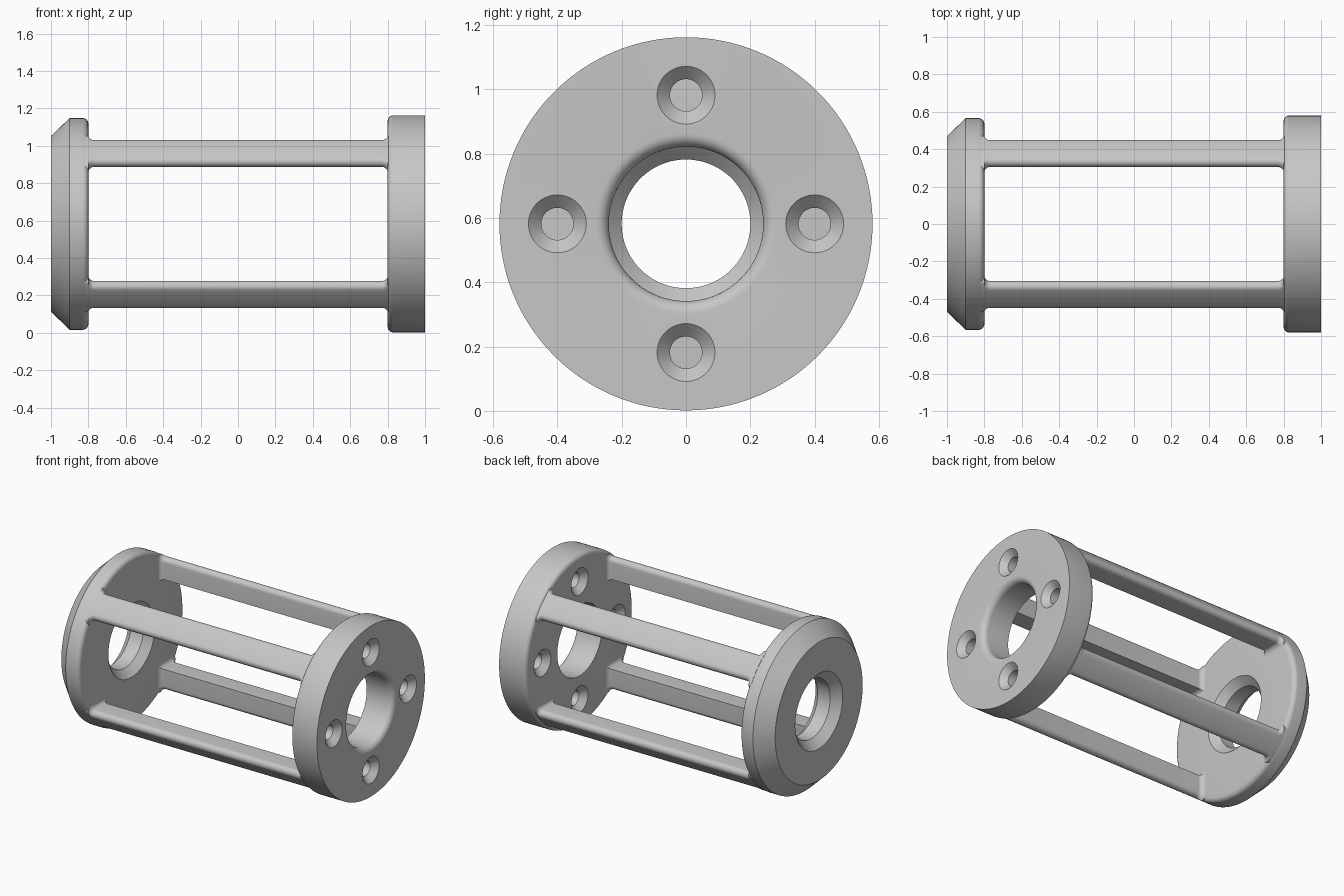
import bpy, bmesh, math
from mathutils import Vector, Matrix

cube = bpy.data.objects.get("Cube")
if cube:
    bpy.data.objects.remove(cube, do_unlink=True)

AXIS_Z = 0.582       # height of the long axis
BAR_R = 0.566        # outer radius of the bars and the chamfered end
WINDOW = 0.305       # half width of the square window slots
ROUND = 0.03         # outer edge rounding
FILLET = 0.03        # flare where bars meet the ends

metal = bpy.data.materials.new("plain grey")
metal.use_nodes = True
grey = (0.57, 0.57, 0.57, 1)
metal.diffuse_color = grey
metal.node_tree.nodes["Principled BSDF"].inputs["Base Color"].default_value = grey


def arc(cx, cy, r, start, end, n=6):
    angles = [math.radians(start + (end - start) * i / n) for i in range(n + 1)]
    return [(cx + r * math.cos(a), cy + r * math.sin(a)) for a in angles]


def finish(bm, name):
    bmesh.ops.remove_doubles(bm, verts=bm.verts, dist=1e-5)
    bmesh.ops.recalc_face_normals(bm, faces=bm.faces)
    mesh = bpy.data.meshes.new(name)
    bm.to_mesh(mesh)
    bm.free()
    mesh.materials.append(metal)
    obj = bpy.data.objects.new(name, mesh)
    bpy.context.collection.objects.link(obj)
    return obj


def lathe(name, profile, y=0, z=AXIS_Z, steps=128):
    """Revolve a closed (x, radius) profile around a line along x."""
    bm = bmesh.new()
    verts = [bm.verts.new((x, y, z + r)) for x, r in profile]
    edges = [bm.edges.new((v, verts[i - 1])) for i, v in enumerate(verts)]
    bmesh.ops.spin(bm, geom=verts + edges, cent=(0, y, z), axis=(1, 0, 0),
                   angle=math.tau, steps=steps, use_merge=True)
    return finish(bm, name)


def smooth(obj):
    bpy.ops.object.select_all(action='DESELECT')
    obj.select_set(True)
    bpy.context.view_layer.objects.active = obj
    bpy.ops.object.shade_smooth_by_angle(angle=math.radians(30))


# Chamfered end with a bore bevelled on both sides
chamfered_end = lathe("chamfered_end", [(-1, 0.255), (-1, 0.47), (-0.9, BAR_R)]
                      + arc(-0.8 - ROUND, BAR_R - ROUND, ROUND, 90, 0)
                      + [(-0.8, 0.25), (-0.85, 0.2), (-0.945, 0.2)])

# Mounting flange with a rounded bore entry
flange = lathe("mounting_flange", [(0.8, 0.24)]
               + arc(0.8 + ROUND, 0.58 - ROUND, ROUND, 180, 90)
               + [(1, 0.58)]
               + arc(0.96, 0.28, 0.04, 0, -90, 8))

# Four screw holes, countersunk on both faces
for i in range(4):
    a = i * math.pi / 2
    cutter = lathe(f"screw_hole_cutter_{i + 1}",
                   [(0.78, 0), (0.78, 0.11), (0.84, 0.05), (0.96, 0.05),
                    (1.02, 0.11), (1.02, 0)],
                   0.4 * math.cos(a), AXIS_Z + 0.4 * math.sin(a), 48)
    mod = flange.modifiers.new("screw_hole", 'BOOLEAN')
    mod.operation = 'DIFFERENCE'
    mod.solver = 'EXACT'
    mod.object = cutter
    bpy.context.view_layer.objects.active = flange
    bpy.ops.object.modifier_apply(modifier=mod.name)
    bpy.data.objects.remove(cutter, do_unlink=True)


def bar_section(half):
    """Corner left between two slots inside the outer circle, as (y, z) points."""
    side = half + ROUND
    high = math.sqrt((BAR_R - ROUND) ** 2 - side ** 2)
    lean = math.degrees(math.atan2(high, side))
    upper = arc(side, high, ROUND, 180, lean, 10)
    crown = arc(0, 0, BAR_R, lean, 90 - lean, 8)[1:-1]
    lower = [(z, y) for y, z in reversed(upper)]
    return [(half, half)] + upper + crown + lower


def bar(name, angle):
    # Stations along the bar, widening in a quarter round at each end
    ends = [(0.82, FILLET)]
    for i in range(9):
        a = math.radians(90 * i / 8)
        ends.append((0.8 - FILLET * (1 - math.cos(a)), FILLET * (1 - math.sin(a))))
    stations = [(-x, e) for x, e in ends] + list(reversed(ends))
    bm = bmesh.new()
    rings = [[bm.verts.new((x, y, z)) for y, z in bar_section(WINDOW - e)]
             for x, e in stations]
    n = len(rings[0])
    for a, b in zip(rings, rings[1:]):
        for k in range(n):
            bm.faces.new((a[k], a[k - 1], b[k - 1], b[k]))
    bm.faces.new(rings[0])
    bm.faces.new(rings[-1])
    place = Matrix.Translation(Vector((0, 0, AXIS_Z))) @ Matrix.Rotation(angle, 4, 'X')
    bmesh.ops.transform(bm, matrix=place, verts=bm.verts)
    return finish(bm, name)


# Four bars midway between the screw holes
names = ["upper_back_bar", "upper_front_bar", "lower_front_bar", "lower_back_bar"]
bars = [bar(name, math.radians(90 * i)) for i, name in enumerate(names)]

for obj in [chamfered_end, flange] + bars:
    smooth(obj)
